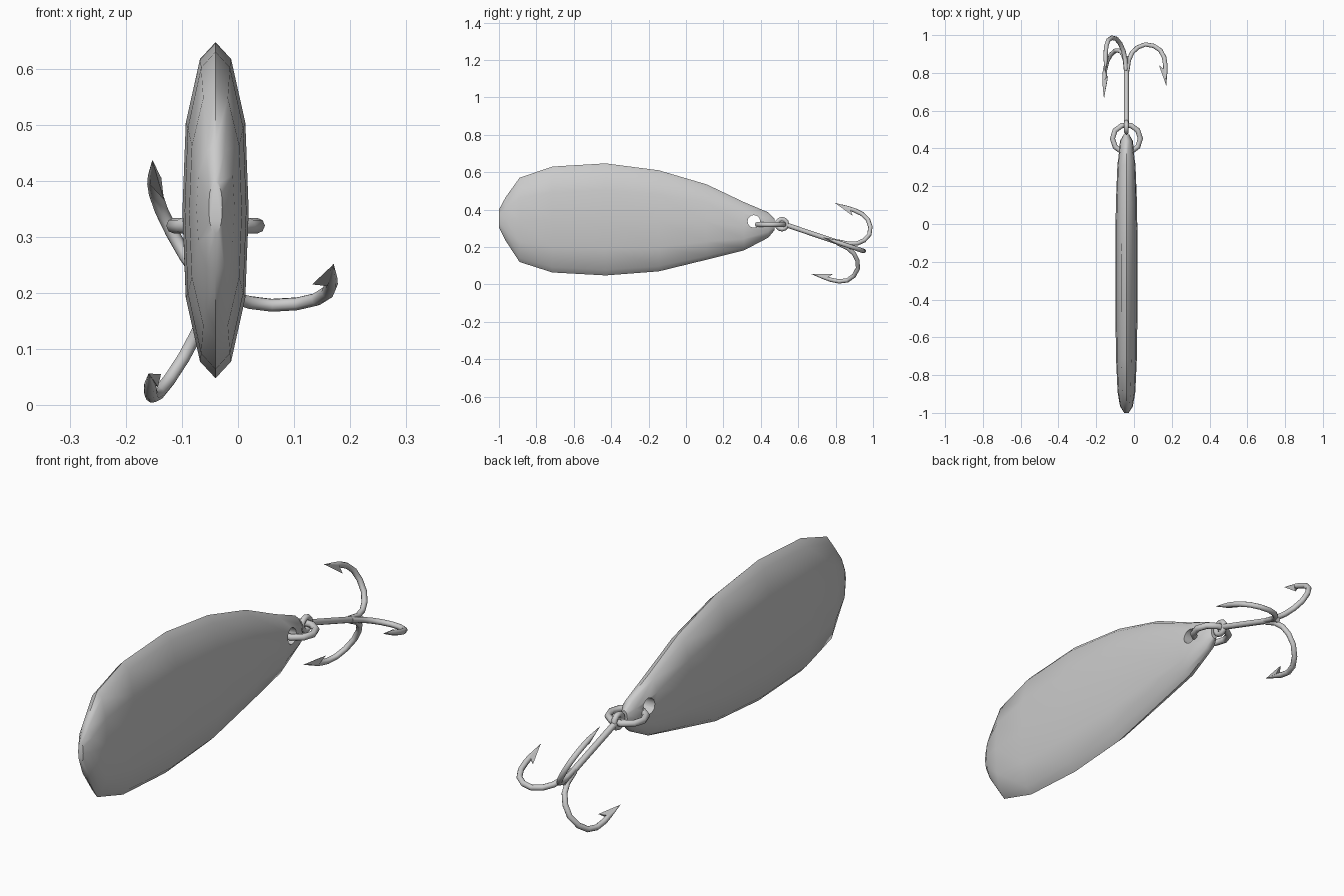
import bpy, bmesh, math
from mathutils import Vector

if "Cube" in bpy.data.objects:
    bpy.data.objects.remove(bpy.data.objects["Cube"])

CX = -0.04  # the lure hangs slightly left of centre


def finish(ob, angle=40):
    bpy.ops.object.select_all(action='DESELECT')
    ob.select_set(True)
    bpy.context.view_layer.objects.active = ob
    bpy.ops.object.shade_smooth_by_angle(angle=math.radians(angle))


def add_mesh(name, verts, faces):
    me = bpy.data.meshes.new(name)
    me.from_pydata(verts, [], faces)
    bm = bmesh.new()
    bm.from_mesh(me)
    bmesh.ops.recalc_face_normals(bm, faces=bm.faces)
    bm.to_mesh(me)
    bm.free()
    ob = bpy.data.objects.new(name, me)
    bpy.context.collection.objects.link(ob)
    return ob


def add_wire(name, points, radii):
    cu = bpy.data.curves.new(name, 'CURVE')
    cu.dimensions = '3D'
    cu.bevel_depth = 1.0
    cu.bevel_resolution = 2
    cu.use_fill_caps = True
    sp = cu.splines.new('POLY')
    sp.points.add(len(points) - 1)
    for p, co, r in zip(sp.points, points, radii):
        p.co = (*co, 1)
        p.radius = r
    ob = bpy.data.objects.new(name, cu)
    bpy.context.collection.objects.link(ob)
    bpy.ops.object.select_all(action='DESELECT')
    ob.select_set(True)
    bpy.context.view_layer.objects.active = ob
    bpy.ops.object.convert(target='MESH')
    ob = bpy.context.object
    finish(ob, 60)
    return ob


# Spoon body: lens-shaped sections lofted along y (y, z bottom, z top, half thickness)
sections = [(-1.0, 0.305, 0.40, 0.012), (-0.965, 0.235, 0.465, 0.034),
            (-0.89, 0.12, 0.57, 0.047), (-0.715, 0.064, 0.63, 0.055),
            (-0.43, 0.048, 0.647, 0.059), (-0.145, 0.07, 0.61, 0.059),
            (0.11, 0.132, 0.535, 0.056), (0.31, 0.182, 0.44, 0.048),
            (0.44, 0.25, 0.385, 0.034), (0.473, 0.29, 0.35, 0.015)]
half = [(0, 1), (0.47, 0.9), (0.9, 0.52), (1, 0), (0.9, -0.52), (0.47, -0.9)]
lens = half + [(-a, -b) for a, b in half]
n = len(lens)
verts = [(CX + t * a, y, (lo + hi) / 2 + (hi - lo) / 2 * b)
         for y, lo, hi, t in sections for a, b in lens]
faces = [(i * n + j, i * n + (j + 1) % n, (i + 1) * n + (j + 1) % n, (i + 1) * n + j)
         for i in range(len(sections) - 1) for j in range(n)]
faces += [tuple(range(n)), tuple(range(len(verts) - n, len(verts)))]
body = add_mesh("spoon_body", verts, faces)

# Hole through the narrow end
bpy.ops.mesh.primitive_cylinder_add(vertices=12, radius=0.034, depth=0.4,
                                    location=(CX, 0.363, 0.337),
                                    rotation=(0, math.pi / 2, 0))
cutter = bpy.context.object
cutter.name = "hole_cutter"
cutter.hide_render = True
cutter.hide_viewport = False
mod = body.modifiers.new("hole", 'BOOLEAN')
mod.object = cutter
mod.operation = 'DIFFERENCE'
mod.solver = 'EXACT'
bpy.context.view_layer.objects.active = body
bpy.ops.object.modifier_apply(modifier="hole")
bpy.data.objects.remove(cutter)
finish(body, 40)


# Split ring and hook eye
def add_ring(name, loc, rot, major, minor, segs):
    bpy.ops.mesh.primitive_torus_add(location=loc, rotation=rot, major_radius=major,
                                     minor_radius=minor, major_segments=segs,
                                     minor_segments=8)
    bpy.context.object.name = name
    finish(bpy.context.object, 60)


add_ring("split_ring", (CX, 0.452, 0.32), (0, 0, 0), 0.074, 0.014, 10)
add_ring("hook_eye", (CX, 0.513, 0.322), (0, math.pi / 2, 0), 0.027, 0.012, 12)

# Treble hook: shank axis tilts down, prongs spread round it
origin = Vector((CX, 0.545, 0.315))
axis = Vector((0, 0.948, -0.32)).normalized()
side = Vector((1, 0, 0))
up = Vector((0, 0.32, 0.948)).normalized()
add_wire("hook_shank", [origin - axis * 0.01, origin + axis * 0.36], [0.013, 0.013])

# Prong path as (distance along shank, distance out from it, wire radius)
path = [(0.28, 0.006, 0.01), (0.34, 0.012, 0.012), (0.382, 0.03, 0.012),
        (0.412, 0.06, 0.012), (0.428, 0.1, 0.012), (0.42, 0.145, 0.012),
        (0.395, 0.18, 0.012), (0.355, 0.2, 0.012), (0.31, 0.206, 0.012),
        (0.275, 0.206, 0.011), (0.20, 0.210, 0.0008)]
for k, stretch in enumerate((1.0, 1.07, 1.13)):
    ang = math.radians(120 * k)
    out = side * math.cos(ang) + up * math.sin(ang)
    across = axis.cross(out)

    def at(s, r, w=0):
        return origin + axis * s + out * r * stretch + across * w

    add_wire(f"hook_prong_{k + 1}", [at(s, r) for s, r, _ in path], [w for *_, w in path])
    # Barb wedge behind the point
    pts = [at(0.2, 0.21), at(0.312, 0.172), at(0.285, 0.2, 0.012),
           at(0.285, 0.2, -0.012)]
    add_mesh(f"hook_barb_{k + 1}", pts, [(0, 1, 2), (0, 3, 1), (1, 3, 2), (0, 2, 3)])
